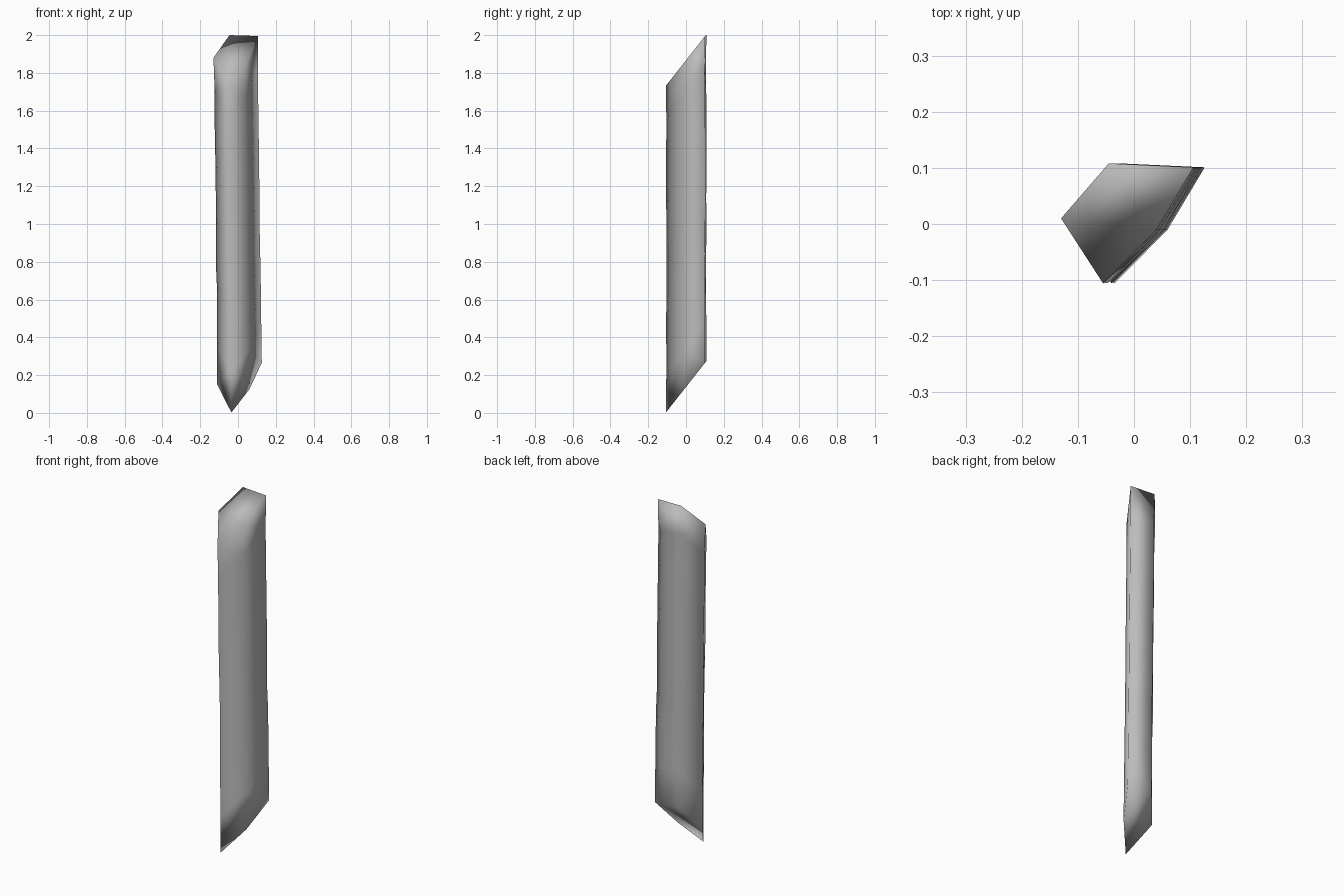
import bpy, bmesh, random

if "Cube" in bpy.data.objects:
    bpy.data.objects.remove(bpy.data.objects["Cube"])

random.seed(4)

# Five-sided splinter cross-section at mid height (x, y)
SECTION = [(-0.12, 0.01), (-0.035, 0.108), (0.116, 0.101),
           (0.05, -0.01), (-0.045, -0.106)]
LEAN = 0.01          # sideways drift from mid height to each end
SLOPE = 1.27         # slant of both end cuts
LEVELS = [0, 0.12, 0.3, 0.36, 0.5, 0.66, 0.8, 0.9, 1]

stone = bpy.data.materials.new("stone_grey")
stone.diffuse_color = (0.5, 0.5, 0.5, 1)
stone.use_nodes = True
stone.node_tree.nodes["Principled BSDF"].inputs["Base Color"].default_value = stone.diffuse_color

bm = bmesh.new()
rings = []
for t in LEVELS:
    ring = []
    for i, (x, y) in enumerate(SECTION):
        low = 0.137 + SLOPE * y
        high = 1.867 + SLOPE * y
        # Slightly worn edges between the two cut ends
        wear = 1 - (random.uniform(0, 0.04) if 0 < t < 1 else 0)
        if i == 2 and 0 < t < 1:
            wear = 1 - random.uniform(0, 0.03)
        shift = LEAN * (1 - 2 * t)
        z = min(2.0, max(0.0, low + (high - low) * t))
        ring.append(bm.verts.new((x * wear + shift, y * wear, z)))
    rings.append(ring)

# Long sides
n = len(SECTION)
for a, b in zip(rings, rings[1:]):
    for i in range(n):
        j = (i + 1) % n
        bm.faces.new((a[i], a[j], b[j], b[i]))

# Slanted ends
bm.faces.new(rings[0][::-1])
bm.faces.new(rings[-1])
bmesh.ops.recalc_face_normals(bm, faces=bm.faces)
bmesh.ops.triangulate(bm, faces=bm.faces)
for f in bm.faces:
    f.smooth = True

mesh = bpy.data.meshes.new("splinter")
bm.to_mesh(mesh)
bm.free()
mesh.materials.append(stone)
splinter = bpy.data.objects.new("splinter", mesh)
bpy.context.collection.objects.link(splinter)
